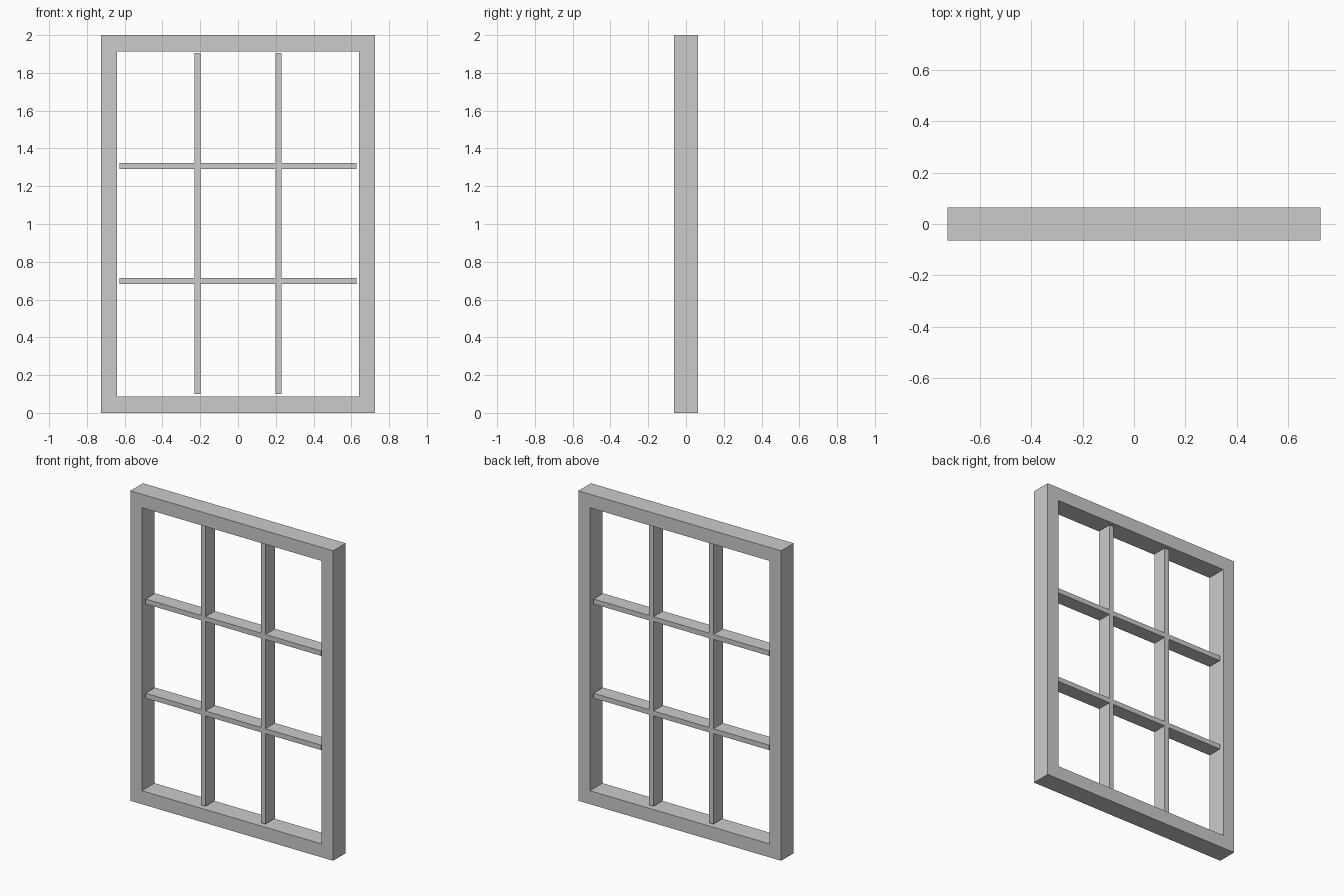
import bpy, bmesh

if "Cube" in bpy.data.objects:
    bpy.data.objects.remove(bpy.data.objects["Cube"])


def lattice(name, xs, zs, solid, depth):
    """Panel cut into cells by xs and zs; the solid cells become one clean slab."""
    bm = bmesh.new()
    verts = {(i, k): bm.verts.new((x, -depth / 2, z))
             for i, x in enumerate(xs) for k, z in enumerate(zs)}
    for i in range(len(xs) - 1):
        for k in range(len(zs) - 1):
            if solid(i, k):
                bm.faces.new([verts[c] for c in
                              ((i, k), (i + 1, k), (i + 1, k + 1), (i, k + 1))])
    bmesh.ops.delete(bm, geom=[v for v in bm.verts if not v.link_faces], context='VERTS')
    # thicken straight back
    ext = bmesh.ops.extrude_face_region(bm, geom=bm.faces[:], use_keep_orig=True)
    bmesh.ops.translate(bm, vec=(0, depth, 0),
                        verts=[g for g in ext['geom'] if isinstance(g, bmesh.types.BMVert)])
    bmesh.ops.recalc_face_normals(bm, faces=bm.faces)
    mesh = bpy.data.meshes.new(name)
    bm.to_mesh(mesh)
    bm.free()
    obj = bpy.data.objects.new(name, mesh)
    bpy.context.collection.objects.link(obj)
    return obj


# outer frame: everything except the middle cell
W, H, RAIL = 0.724, 2.0, 0.084
lattice("window_frame",
        [-W, -W + RAIL, W - RAIL, W],
        [0, 0.087, H - 0.087, H],
        lambda i, k: (i, k) != (1, 1), 0.128)

# glazing bars: two uprights and two crossbars, just short of the frame
BAR = 0.016
xs = [-0.627, -0.214 - BAR, -0.214 + BAR, 0.214 - BAR, 0.214 + BAR, 0.627]
zs = [0.099, 0.698 - BAR, 0.698 + BAR, 1.306 - BAR, 1.306 + BAR, 1.905]
lattice("glazing_bars", xs, zs, lambda i, k: i % 2 == 1 or k % 2 == 1, 0.096)
